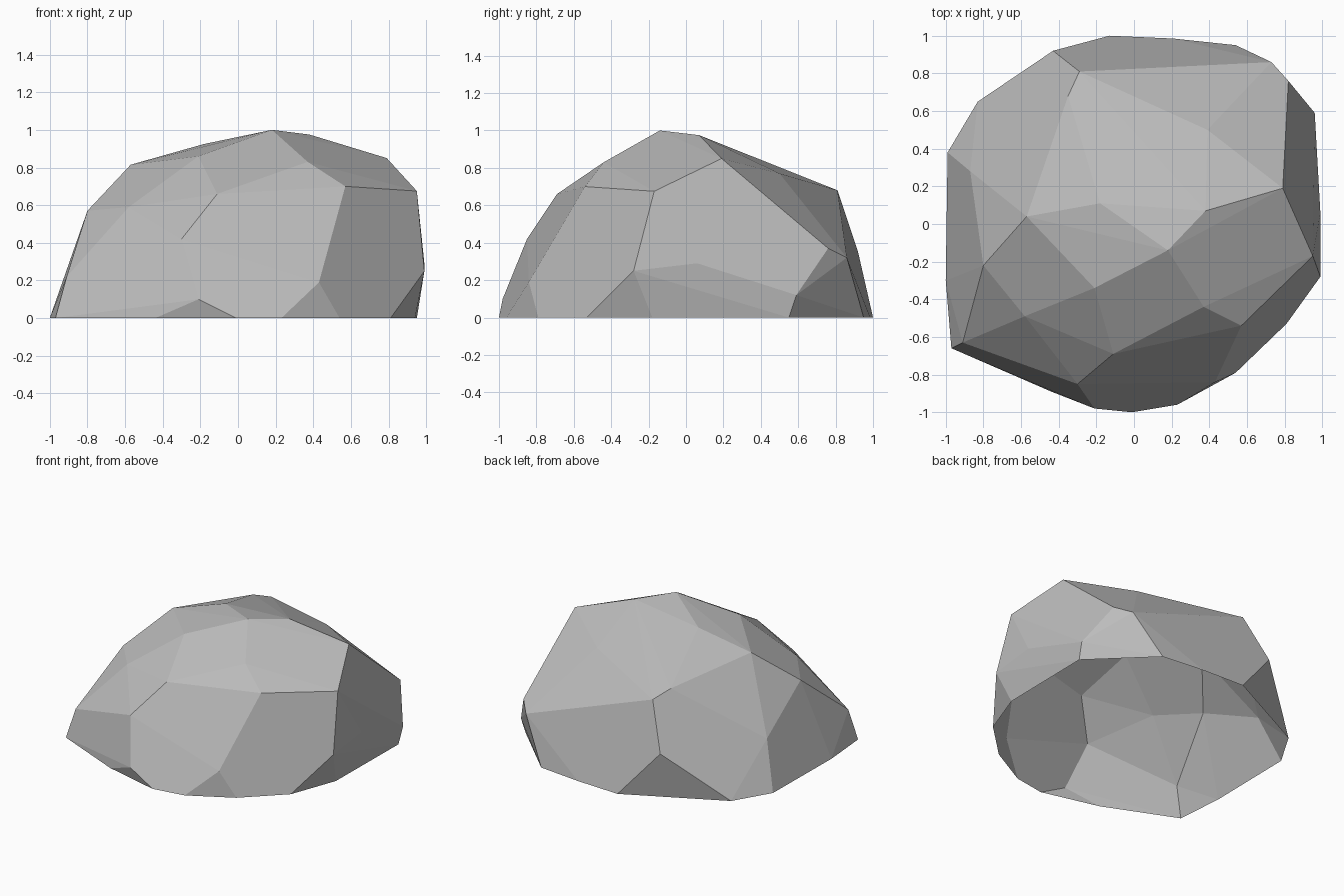
import bpy
import bmesh
from mathutils import Vector

default_cube = bpy.data.objects.get("Cube")
if default_cube:
    bpy.data.objects.remove(default_cube, do_unlink=True)

# Corner points of the boulder, in hundredths of a unit
GROUND_RING = [
    (-1, -100), (23, -96), (54, -79), (81, -53), (94, -18), (95, 55),
    (54, 95), (21, 98.5), (-13, 100), (-83, 65), (-99, 38), (-100, -30),
    (-97, -66), (-44, -89),
]
FLANKS = [
    (-21, -98, 10), (43, -84, 19), (99, -28, 25), (99, 6, 29), (96, 59, 12),
    (82, 76, 37), (73, 86, 32), (2, 89, 30), (-43, 92, 35), (-87, 28, 34),
    (-91, -63, 22), (-30, -85, 42),
]
CROWN = [
    (18, -14, 100), (38, 7, 97.5), (79, 19, 85), (-18, 11, 92.5), (-57, 4, 81.5),
    (-21, -34, 86), (37, -44, 83), (57, -54, 70), (95, -17, 67.5), (-11, -69, 66),
    (-80, -22, 57), (-58, -49, 59), (-29, 81, 68), (-35, 68, 73), (39, 50, 77),
    (-18, 36, 83), (79, 54, 55),
]


def make_material(name, value):
    """Create one flat matte material."""
    material = bpy.data.materials.new(name)
    material.use_nodes = True
    colour = (value, value, value, 1)
    material.diffuse_color = colour
    shader = next(n for n in material.node_tree.nodes if n.type == "BSDF_PRINCIPLED")
    shader.inputs["Base Color"].default_value = colour
    shader.inputs["Roughness"].default_value = 0.9
    return material


def make_boulder(name, material):
    """Wrap the corner points in flat facets and leave the underside open."""
    bm = bmesh.new()
    corners = [(x, y, 0) for x, y in GROUND_RING] + FLANKS + CROWN
    for corner in corners:
        bm.verts.new(Vector(corner) / 100)
    bmesh.ops.convex_hull(bm, input=bm.verts[:])

    # Remove unused points and the faces resting on the ground
    loose = [v for v in bm.verts if not v.link_faces]
    bmesh.ops.delete(bm, geom=loose, context="VERTS")
    underside = [f for f in bm.faces if all(v.co.z < 0.001 for v in f.verts)]
    bmesh.ops.delete(bm, geom=underside, context="FACES")

    # Merge almost coplanar triangles into broad chiselled facets
    bmesh.ops.dissolve_limit(
        bm, angle_limit=0.05, verts=bm.verts[:], edges=bm.edges[:]
    )
    bmesh.ops.recalc_face_normals(bm, faces=bm.faces[:])
    top = max(bm.faces, key=lambda f: f.calc_center_median().z)
    if top.normal.z < 0:
        bmesh.ops.reverse_faces(bm, faces=bm.faces[:])

    mesh = bpy.data.meshes.new(name)
    bm.to_mesh(mesh)
    bm.free()
    mesh.materials.append(material)
    boulder = bpy.data.objects.new(name, mesh)
    bpy.context.collection.objects.link(boulder)
    return boulder


make_boulder("boulder", make_material("stone grey", 0.5))
